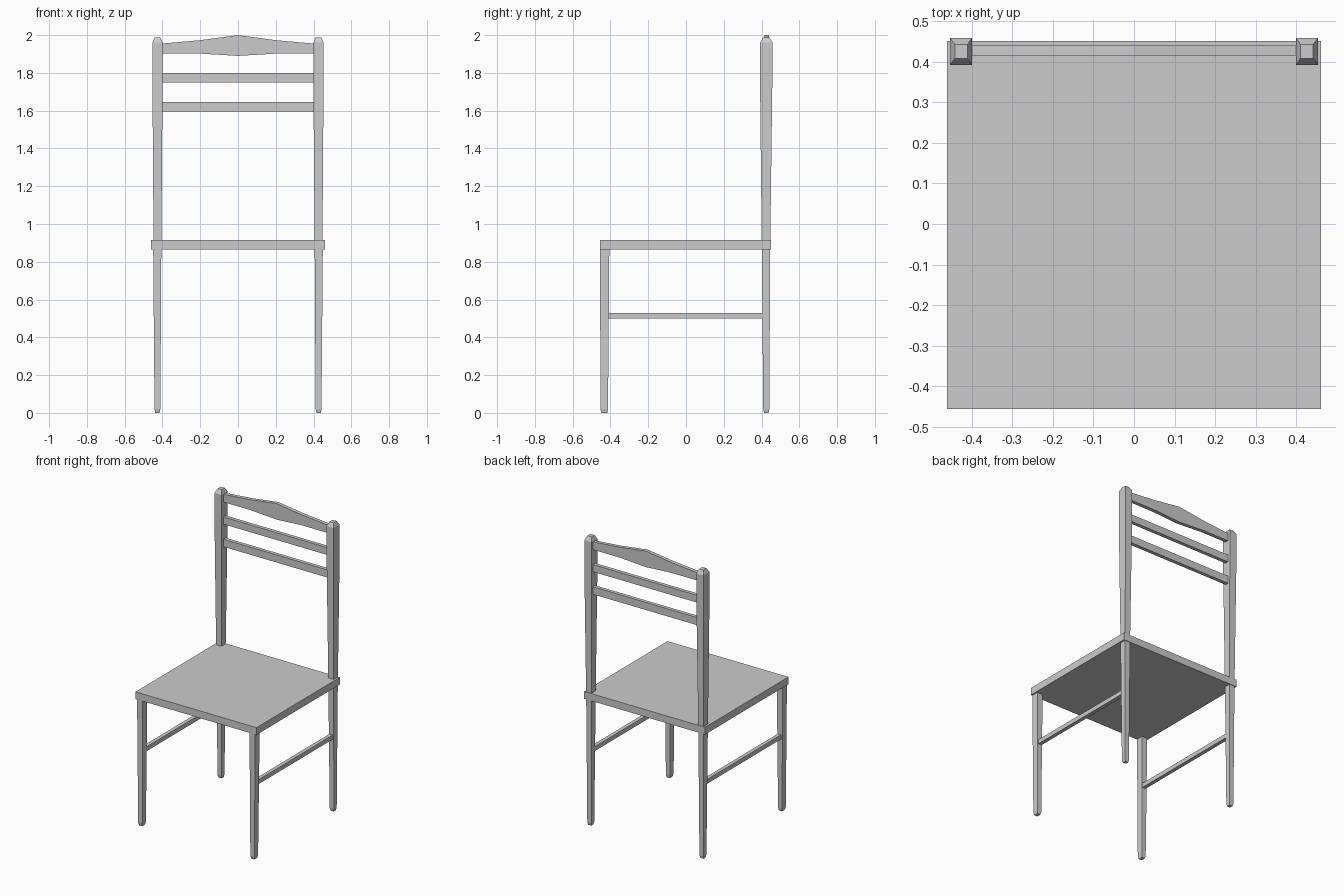
import bpy, bmesh

if "Cube" in bpy.data.objects:
    bpy.data.objects.remove(bpy.data.objects["Cube"])


def finish(name, bm):
    bmesh.ops.recalc_face_normals(bm, faces=bm.faces)
    mesh = bpy.data.meshes.new(name)
    bm.to_mesh(mesh)
    bm.free()
    obj = bpy.data.objects.new(name, mesh)
    bpy.context.collection.objects.link(obj)
    return obj


def box(name, x0, x1, y0, y1, z0, z1):
    return loft(name, [(z0, x0, x1, y0, y1), (z1, x0, x1, y0, y1)])


def loft(name, sections):
    """Stack of rectangles (z, x0, x1, y0, y1) joined into a closed post."""
    bm = bmesh.new()
    rings = [[bm.verts.new((x, y, z)) for x, y in
              ((x0, y0), (x1, y0), (x1, y1), (x0, y1))]
             for z, x0, x1, y0, y1 in sections]
    for a, b in zip(rings, rings[1:]):
        for i in range(4):
            j = (i + 1) % 4
            bm.faces.new((a[i], a[j], b[j], b[i]))
    bm.faces.new(rings[0])
    bm.faces.new(rings[-1])
    return finish(name, bm)


def mirrored(sections):
    return [(z, -x1, -x0, y0, y1) for z, x0, x1, y0, y1 in sections]


# Tapered legs: the back pair continues up as capped posts
back_post = [(0.0, 0.415, 0.438, 0.413, 0.437),
             (0.02, 0.411, 0.442, 0.409, 0.441),
             (0.89, 0.406, 0.447, 0.401, 0.446),
             (1.75, 0.399, 0.453, 0.392, 0.457),
             (1.96, 0.399, 0.453, 0.392, 0.458),
             (1.987, 0.410, 0.441, 0.408, 0.442)]
front_leg = [(0.0, 0.415, 0.438, -0.448, -0.417),
             (0.02, 0.411, 0.442, -0.453, -0.413),
             (0.87, 0.406, 0.449, -0.455, -0.406)]
stretcher = [(0.50, 0.412, 0.438, -0.415, 0.41),
             (0.53, 0.412, 0.438, -0.415, 0.41)]
for part, sections in (("back_post", back_post), ("front_leg", front_leg),
                       ("side_stretcher", stretcher)):
    loft(part + "_right", sections)
    loft(part + "_left", mirrored(sections))

# Seat
box("seat", -0.46, 0.46, -0.456, 0.45, 0.865, 0.915)

# Back slats
box("lower_slat", -0.405, 0.405, 0.415, 0.44, 1.595, 1.647)
box("upper_slat", -0.405, 0.405, 0.415, 0.44, 1.75, 1.80)

# Crest rail with a peaked centre
half = [(0.405, 1.955), (0.2, 1.973), (0.0, 2.0)]
top = half + [(-x, z) for x, z in half[-2::-1]]
profile = top + [(-0.405, 1.902), (-0.2, 1.902), (0.0, 1.89), (0.2, 1.902), (0.405, 1.902)]
bm = bmesh.new()
face = bm.faces.new([bm.verts.new((x, 0.415, z)) for x, z in profile])
ext = bmesh.ops.extrude_face_region(bm, geom=[face], use_keep_orig=True)
bmesh.ops.translate(bm, vec=(0, 0.025, 0),
                    verts=[v for v in ext["geom"] if isinstance(v, bmesh.types.BMVert)])
finish("crest_rail", bm)
